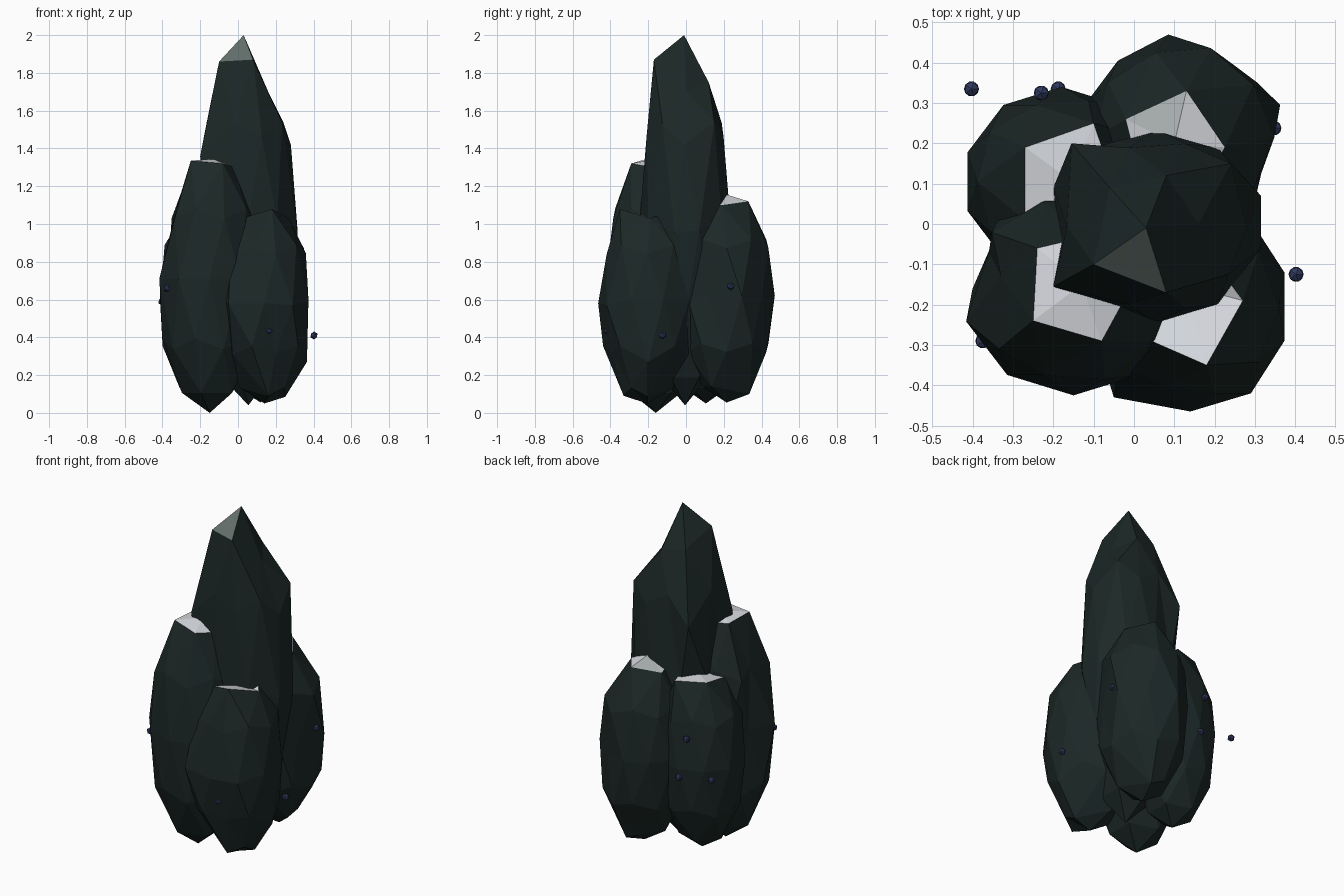
import bpy, bmesh, math
from mathutils import Vector


def material(name, rgb):
    m = bpy.data.materials.new(name)
    m.diffuse_color = (*rgb, 1)
    return m


FOLIAGE = material("dark_foliage", (0.0112, 0.0205, 0.0195))
SNOW = material("snow", (0.68, 0.70, 0.74))
THIN_SNOW = material("thin_snow", (0.38, 0.41, 0.41))
FROST = material("frosted_foliage", (0.13, 0.165, 0.15))
BERRY = material("blue_berry", (0.030, 0.042, 0.115))


def lobe(name, centre, radii, apex, ring, cap, nudges=(), back_cap=None):
    """Faceted bush lobe; ring moves crown vertices, keyed by angle / 72,
    and each nudge pulls the nearest body vertex to a point."""
    me = bpy.data.meshes.new(name)
    ob = bpy.data.objects.new(name, me)
    bpy.context.collection.objects.link(ob)
    for m in (FOLIAGE, cap, back_cap or cap):
        me.materials.append(m)
    bm = bmesh.new()
    bmesh.ops.create_icosphere(bm, subdivisions=2, radius=1)
    top = max(bm.verts, key=lambda v: v.co.z)
    crown = {}
    for e in top.link_edges:
        v = e.other_vert(top)
        crown[round(math.degrees(math.atan2(v.co.y, v.co.x)) / 72) % 5] = v
    body = [v for v in bm.verts if v != top and v not in crown.values()]
    for p in nudges:
        q = Vector([(a - c) / r for a, c, r in zip(p, centre, radii)])
        near = min(body, key=lambda v: (v.co - q).length)
        near.co = q
        body.remove(near)
    for v in bm.verts:
        v.co = Vector(centre) + Vector([a * r for a, r in zip(v.co, radii)])
    top.co = apex
    for k, p in ring.items():
        crown[k].co = p
    # crown faces that look upward carry the cap colour, the back-left one its own
    bm.normal_update()
    for f in top.link_faces:
        d = f.calc_center_median() - top.co
        back = crown[1] in f.verts and crown[2] in f.verts
        f.material_index = (2 if back else 1) if f.normal.z > 0.58 else 0
    bm.to_mesh(me)
    bm.free()


# Tall centre lobe and four lower lobes around it
lobe("centre_lobe", (0.055, -0.005, 1.02), (0.26, 0.24, 0.98), (0.03, -0.01, 2.0),
     {0: (0.16, 0.0, 1.70), 1: (0.08, 0.12, 1.75), 2: (-0.06, 0.09, 1.78),
      3: (-0.10, -0.10, 1.86), 4: (0.08, -0.17, 1.87)}, FROST,
     [(-0.20, -0.155, 1.36), (0.24, 0.15, 1.54), (-0.155, 0.20, 1.38),
      (0.28, -0.01, 1.42), (0.315, 0.07, 0.97), (0.315, -0.06, 0.95),
      (-0.20, 0.09, 1.05)])
lobe("front_left_lobe", (-0.15, -0.16, 0.71), (0.28, 0.265, 0.71), (-0.13, -0.15, 1.345),
     {2: (-0.24, -0.06, 1.33), 3: (-0.25, -0.24, 1.335), 4: (-0.08, -0.29, 1.32),
      0: (-0.02, -0.18, 1.30)}, SNOW,
     [(-0.36, -0.07, 0.72), (-0.33, -0.13, 1.07), (-0.335, -0.31, 1.03)])
lobe("front_right_lobe", (0.14, -0.205, 0.60), (0.245, 0.275, 0.55), (0.12, -0.15, 1.02),
     {3: (0.02, -0.28, 1.03), 4: (0.18, -0.35, 1.08), 0: (0.27, -0.19, 1.03)}, SNOW,
     [(-0.05, -0.43, 0.58), (0.29, -0.42, 0.57), (0.14, -0.465, 0.58),
      (0.08, -0.40, 0.87), (0.20, -0.42, 0.84), (0.20, -0.39, 0.32),
      (0.365, -0.20, 0.27), (0.25, -0.20, 0.085), (0.16, -0.33, 0.09)])
lobe("back_right_lobe", (0.12, 0.215, 0.62), (0.255, 0.26, 0.565), (0.10, 0.20, 1.16),
     {2: (-0.02, 0.26, 1.10), 1: (0.13, 0.33, 1.12), 0: (0.225, 0.19, 1.10)}, SNOW,
     [(0.24, 0.40, 0.61), (0.085, 0.47, 0.62), (-0.04, 0.405, 0.62), (0.31, 0.11, 0.62),
      (0.16, 0.335, 0.10)], THIN_SNOW)
lobe("back_left_lobe", (-0.18, 0.105, 0.60), (0.245, 0.235, 0.55), (-0.16, 0.11, 1.08),
     {1: (-0.10, 0.25, 1.07), 2: (-0.27, 0.19, 1.08), 3: (-0.27, 0.01, 1.05)}, SNOW)

# Small berries scattered over the outside
for i, p in enumerate([(-0.403, 0.335, 0.59), (-0.23, 0.325, 0.785), (-0.188, 0.335, 0.55),
                       (0.347, 0.238, 0.67), (0.265, 0.325, 0.455), (0.402, -0.125, 0.41),
                       (-0.375, -0.29, 0.66), (0.165, -0.415, 0.435)]):
    bpy.ops.mesh.primitive_ico_sphere_add(subdivisions=1, radius=0.021, location=p)
    bpy.context.object.name = f"berry_{i + 1}"
    bpy.context.object.data.materials.append(BERRY)
